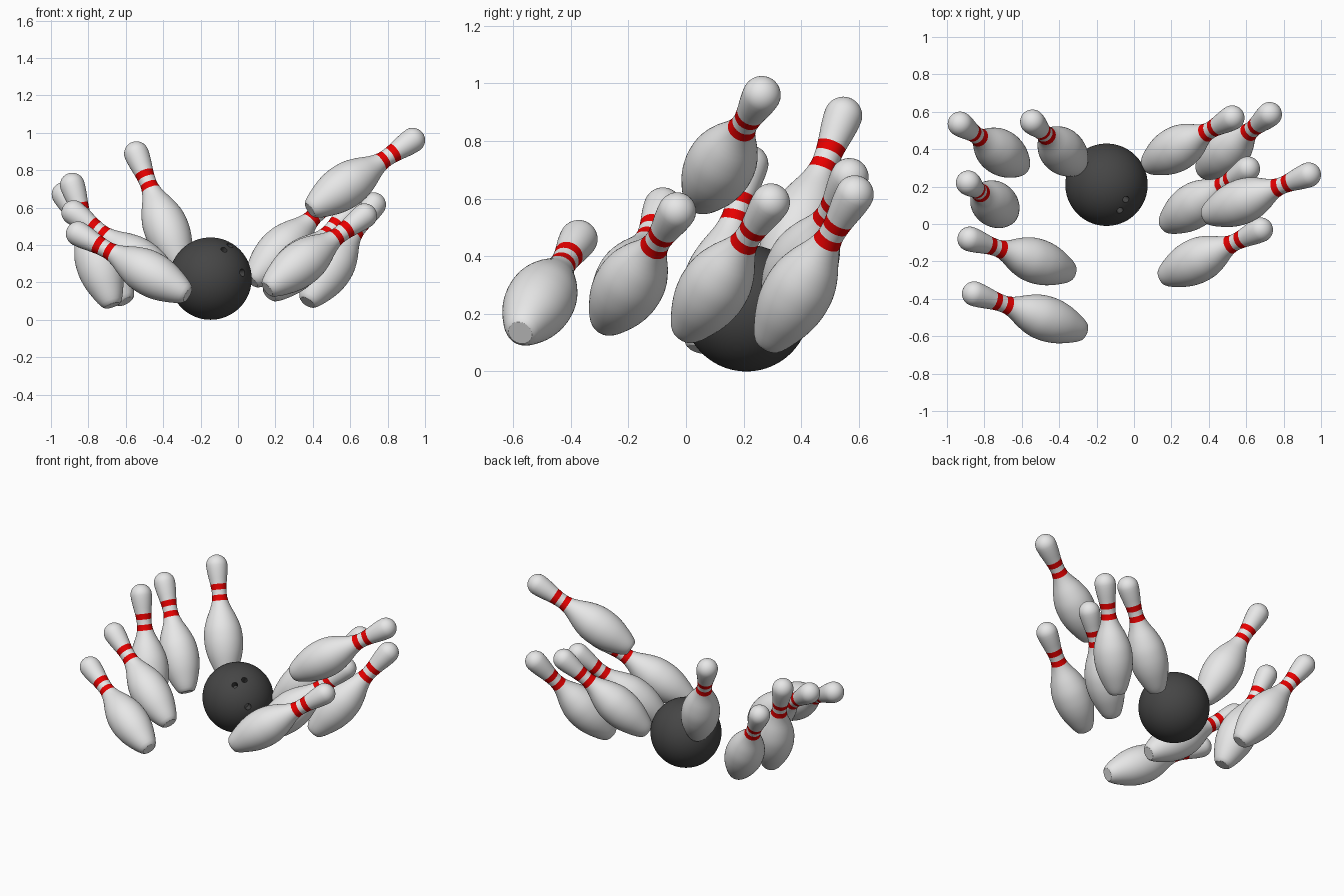
import bpy, bmesh, math
from mathutils import Vector

if "Cube" in bpy.data.objects:
    bpy.data.objects.remove(bpy.data.objects["Cube"])


def material(name, rgb):
    m = bpy.data.materials.new(name)
    m.diffuse_color = (*rgb, 1)
    m.use_nodes = True
    m.node_tree.nodes["Principled BSDF"].inputs["Base Color"].default_value = m.diffuse_color
    return m


white = material("pin_white", (0.8, 0.8, 0.8))
red = material("stripe_red", (0.8, 0.0, 0.0))
charcoal = material("ball_charcoal", (0.06, 0.06, 0.06))

# Pin profile: (height, radius), head sphere centred at HEAD
HEAD, HEAD_R, SIDES = 0.70, 0.066, 48
KEYS = [(0, .042), (.006, .051), (.038, .07), (.115, .1), (.17, .114), (.229, .12),
        (.30, .115), (.37, .094), (.44, .063), (.48, .05), (.515, .0455),
        (.555, .0475), (.60, .0535), (.645, .061), (HEAD, HEAD_R)]
STRIPES = [(.478, .514), (.546, .582)]


def slope(i):
    a, b = KEYS[max(i - 1, 0)], KEYS[min(i + 1, len(KEYS) - 1)]
    return 0 if i == len(KEYS) - 1 else (b[1] - a[1]) / (b[0] - a[0])


def radius(z):
    # smooth interpolation between the profile points
    i = max(k for k in range(len(KEYS) - 1) if KEYS[k][0] <= z)
    (z0, r0), (z1, r1) = KEYS[i], KEYS[i + 1]
    h = z1 - z0
    t = (z - z0) / h
    return ((2 * t**3 - 3 * t**2 + 1) * r0 + (t**3 - 2 * t**2 + t) * h * slope(i)
            + (3 * t**2 - 2 * t**3) * r1 + (t**3 - t**2) * h * slope(i + 1))


def pin_mesh():
    heights = {KEYS[1][0]} | {round(i * 0.02, 3) for i in range(36)}
    heights |= {z for s in STRIPES for z in s}
    profile = [(z, radius(z)) for z in sorted(heights)]
    profile += [(HEAD + HEAD_R * math.sin(a), HEAD_R * math.cos(a))
                for a in (math.pi / 2 * k / 9 for k in range(1, 9))]
    bm = bmesh.new()
    rings = [[bm.verts.new((r * math.cos(2 * math.pi * k / SIDES),
                            r * math.sin(2 * math.pi * k / SIDES), z))
              for k in range(SIDES)] for z, r in profile]
    for lo, hi in zip(rings, rings[1:]):
        mid = (lo[0].co.z + hi[0].co.z) / 2
        for k in range(SIDES):
            n = (k + 1) % SIDES
            f = bm.faces.new((lo[k], lo[n], hi[n], hi[k]))
            f.material_index = int(any(a < mid < b for a, b in STRIPES))
    bm.faces.new(rings[0][::-1])
    tip = bm.verts.new((0, 0, HEAD + HEAD_R))
    for k in range(SIDES):
        bm.faces.new((rings[-1][k], rings[-1][(k + 1) % SIDES], tip))
    for f in bm.faces:
        f.smooth = len(f.verts) < 5
    me = bpy.data.meshes.new("bowling_pin")
    bm.to_mesh(me)
    bm.free()
    me.materials.append(white)
    me.materials.append(red)
    return me


# Flying pins: head centre, base centre
PINS = [
    ((-.93, .535, .67), (-.60, .305, .10)),
    ((-.543, .546, .888), (-.30, .31, .28)),
    ((-.886, .22, .72), (-.675, .05, .085)),
    ((-.878, -.08, .573), (-.335, -.26, .17)),
    ((-.854, -.373, .46), (-.27, -.575, .135)),
    ((.525, .568, .675), (.075, .315, .21)),
    ((.725, .586, .615), (.375, .286, .10)),
    ((.608, .295, .587), (.17, -.005, .135)),
    ((.934, .263, .96), (.39, .045, .59)),
    ((.677, -.031, .556), (.165, -.28, .17)),
]
mesh = pin_mesh()
for i, (head, base) in enumerate(PINS):
    pin = bpy.data.objects.new(f"bowling_pin_{i + 1}", mesh)
    bpy.context.collection.objects.link(pin)
    axis = (Vector(head) - Vector(base)).normalized()
    pin.rotation_mode = 'QUATERNION'
    pin.rotation_quaternion = axis.to_track_quat('Z', 'Y')
    pin.location = Vector(head) - axis * HEAD

# Ball
C, R = Vector((-.147, .21, .22)), 0.22
bpy.ops.mesh.primitive_uv_sphere_add(segments=96, ring_count=48, radius=R, location=C)
ball = bpy.context.object
ball.name = "bowling_ball"
ball.data.materials.append(charcoal)

# Two finger holes and a thumb hole
for d, r in (((.104, -.079, .177), .018), ((.072, -.138, .155), .018), ((.171, -.135, .032), .02)):
    n = Vector(d).normalized()
    bpy.ops.mesh.primitive_cylinder_add(vertices=32, radius=r, depth=0.12, location=C + n * R,
                                        rotation=n.to_track_quat('Z', 'Y').to_euler())
    cutter = bpy.context.object
    cutter.name = "hole_cutter"
    cutter.hide_render = True
    cutter.data.materials.append(charcoal)
    bpy.ops.object.select_all(action='DESELECT')
    bpy.context.view_layer.objects.active = ball
    ball.select_set(True)
    mod = ball.modifiers.new("hole", 'BOOLEAN')
    mod.operation, mod.object, mod.solver = 'DIFFERENCE', cutter, 'EXACT'
    bpy.ops.object.modifier_apply(modifier=mod.name)
    bpy.data.objects.remove(cutter)
bpy.ops.object.shade_smooth_by_angle(angle=math.radians(35))
